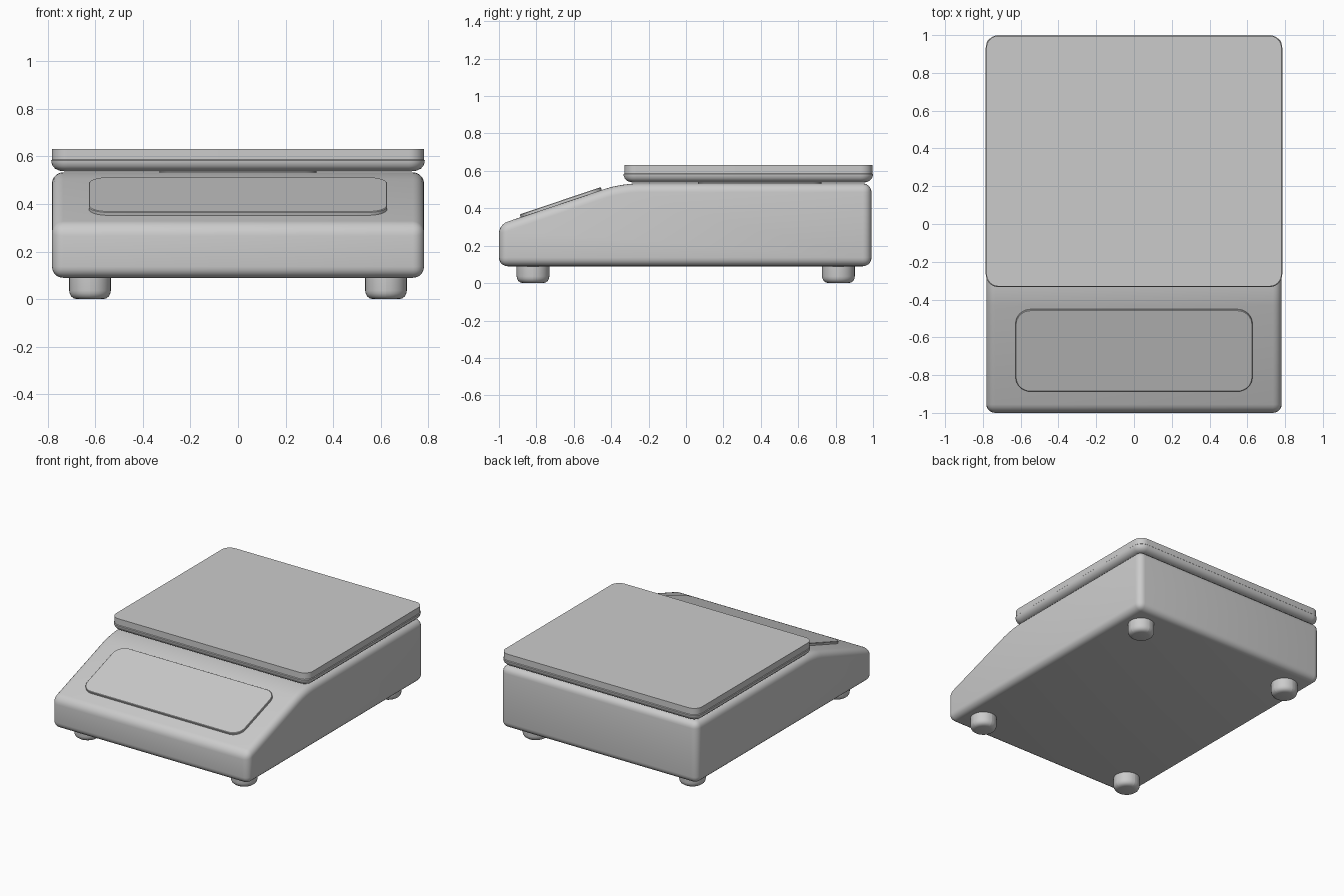
import bpy, bmesh
from math import sin, cos, pi, atan2, radians

if "Cube" in bpy.data.objects:
    bpy.data.objects.remove(bpy.data.objects["Cube"])


def finish(name, bm, loc=(0, 0, 0), rot_x=0):
    bmesh.ops.recalc_face_normals(bm, faces=bm.faces)
    me = bpy.data.meshes.new(name)
    bm.to_mesh(me)
    bm.free()
    me.polygons.foreach_set("use_smooth", [True] * len(me.polygons))
    me.set_sharp_from_angle(angle=radians(32))
    ob = bpy.data.objects.new(name, me)
    bpy.context.collection.objects.link(ob)
    ob.location = loc
    ob.rotation_euler.x = rot_x
    return ob


def loft(name, hx, hy, radius, rings, loc=(0, 0, 0), rot_x=0, steps=8):
    """Stack rounded rectangles; each ring is (inset, z)."""
    bm = bmesh.new()
    prev = None
    for inset, z in rings:
        r = radius - inset
        loop = []
        for q, (sx, sy) in enumerate([(1, 1), (-1, 1), (-1, -1), (1, -1)]):
            for i in range(steps + 1):
                a = (q + i / steps) * pi / 2
                loop.append(bm.verts.new((sx * (hx - radius) + r * cos(a),
                                          sy * (hy - radius) + r * sin(a), z)))
        if prev:
            n = len(loop)
            for i in range(n):
                j = (i + 1) % n
                bm.faces.new((prev[i], prev[j], loop[j], loop[i]))
        else:
            bm.faces.new(loop[::-1])
        prev = loop
    bm.faces.new(prev)
    return finish(name, bm, loc, rot_x)


# Wedge-fronted body: side profile extruded across x, then rounded
W, CREASE_Y, TOP, FRONT_Z = 0.782, -0.347, 0.533, 0.313
profile = [(-1, 0.09), (0.992, 0.09), (0.992, TOP), (CREASE_Y, TOP), (-1, FRONT_Z)]
bm = bmesh.new()
face = bm.faces.new([bm.verts.new((-W, y, z)) for y, z in profile])
ext = bmesh.ops.extrude_face_region(bm, geom=[face])
bmesh.ops.translate(bm, vec=(2 * W, 0, 0),
                    verts=[v for v in ext["geom"] if isinstance(v, bmesh.types.BMVert)])
bmesh.ops.recalc_face_normals(bm, faces=bm.faces)
crease = [e for e in bm.edges if all(abs(v.co.y - CREASE_Y) < 1e-4 for v in e.verts)]
bmesh.ops.bevel(bm, geom=crease, offset=0.09, segments=4, profile=0.5, affect='EDGES')
bm.normal_update()
edges = [e for e in bm.edges if e.calc_face_angle(0) > radians(25)]
bmesh.ops.bevel(bm, geom=edges, offset=0.047, segments=5, profile=0.5, affect='EDGES')
finish("body", bm)

# Display panel lying on the sloped front
slope = atan2(TOP - FRONT_Z, CREASE_Y + 1)
panel_y = -0.667
panel_z = FRONT_Z + (panel_y + 1) * (TOP - FRONT_Z) / (CREASE_Y + 1)
loft("display_panel", 0.627, 0.228, 0.08,
     [(0, -0.01), (0, 0.013), (0.003, 0.016)],
     (0, panel_y, panel_z), slope)

# Weighing tray with a rounded underside and a thin rim step
loft("weighing_tray", 0.785, 0.667, 0.068,
     [(0.06, 0.537), (0.035, 0.540), (0.017, 0.548), (0.006, 0.560),
      (0.001, 0.574), (0, 0.583), (0.004, 0.587), (0.004, 0.632)],
     (0, 0.333, 0))

# Support under the tray
loft("tray_support", 0.33, 0.33, 0.05, [(0, 0.52), (0, 0.545)], (0, 0.395, 0))

# Four rounded feet
for y, row in ((-0.818, "front"), (0.815, "back")):
    for x, side in ((-0.622, "left"), (0.622, "right")):
        loft(f"{row}_{side}_foot", 0.0875, 0.0875, 0.0875,
             [(0.035, 0), (0.02, 0.003), (0.008, 0.012), (0.002, 0.024),
              (0, 0.036), (0, 0.11)], (x, y, 0))
